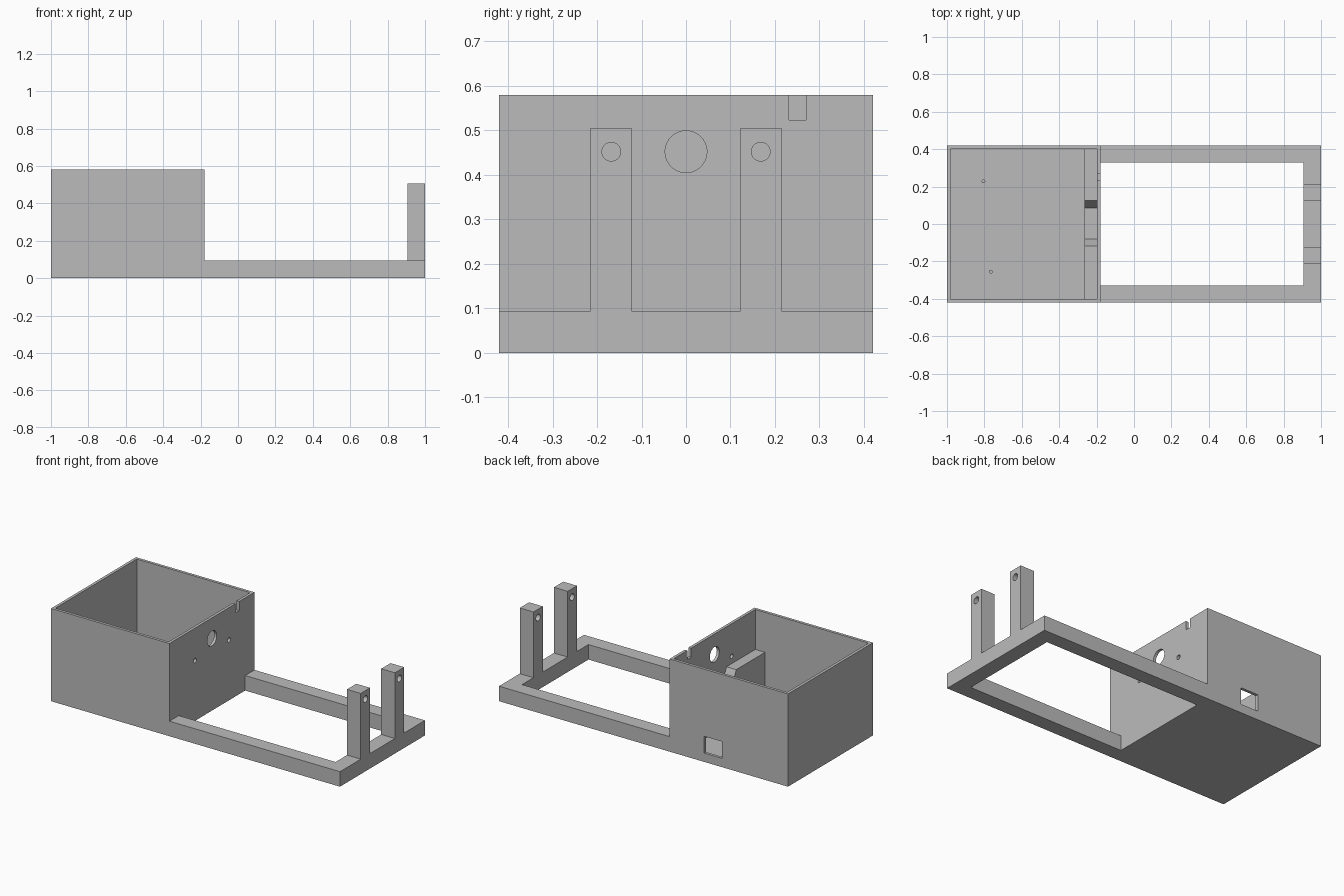
import bpy
import bmesh
from math import pi
from mathutils import Matrix, Vector

cube = bpy.data.objects.get("Cube")
if cube:
    bpy.data.objects.remove(cube, do_unlink=True)

grey = bpy.data.materials.new("matte_grey")
grey.use_nodes = True
colour = (0.5, 0.5, 0.5, 1)
grey.diffuse_color = colour
grey.node_tree.nodes["Principled BSDF"].inputs["Base Color"].default_value = colour


def finish(name, bm):
    bmesh.ops.recalc_face_normals(bm, faces=bm.faces)
    mesh = bpy.data.meshes.new(name)
    bm.to_mesh(mesh)
    bm.free()
    mesh.materials.append(grey)
    obj = bpy.data.objects.new(name, mesh)
    bpy.context.collection.objects.link(obj)
    return obj


def box(name, x, y, z):
    bm = bmesh.new()
    lo, hi = Vector((x[0], y[0], z[0])), Vector((x[1], y[1], z[1]))
    bmesh.ops.create_cube(bm, size=1, matrix=Matrix.Translation((lo + hi) / 2)
                          @ Matrix.Diagonal((*(hi - lo), 1)))
    return finish(name, bm)


def cylinder(name, centre, radius, length, along_x=True):
    bm = bmesh.new()
    turn = Matrix.Rotation(pi / 2 if along_x else 0, 4, "Y")
    bmesh.ops.create_cone(bm, cap_ends=True, segments=40, radius1=radius,
                          radius2=radius, depth=length,
                          matrix=Matrix.Translation(centre) @ turn)
    return finish(name, bm)


def cut(target, *cutters):
    for cutter in cutters:
        mod = target.modifiers.new(cutter.name, "BOOLEAN")
        mod.operation = "DIFFERENCE"
        mod.solver = "EXACT"
        mod.object = cutter
        cutter.hide_render = True
        cutter.hide_set(True)
        cutter.display_type = "WIRE"
    # Apply the cuts, then drop the cutters
    bpy.context.view_layer.update()
    graph = bpy.context.evaluated_depsgraph_get()
    mesh = bpy.data.meshes.new_from_object(target.evaluated_get(graph))
    target.modifiers.clear()
    target.data = mesh
    for cutter in cutters:
        bpy.data.objects.remove(cutter, do_unlink=True)


WALL = 0.018
SIDE = 0.42
BOX_END = -0.18
TOP = 0.58
RAIL_TOP = 0.094

# Open-topped housing with shaft, screw, cable and side openings
housing = box("housing", (-1, BOX_END), (-SIDE, SIDE), (0, TOP))
cut(housing,
    box("cavity", (-1 + WALL, BOX_END - WALL), (-SIDE + WALL, SIDE - WALL), (WALL, 0.7)),
    cylinder("shaft_hole", (BOX_END, 0, 0.452), 0.047, 0.1),
    cylinder("screw_hole_left", (BOX_END, 0.168, 0.377), 0.014, 0.1),
    cylinder("screw_hole_right", (BOX_END, -0.168, 0.377), 0.014, 0.1),
    box("cable_slot", (-0.23, -0.1), (0.232, 0.27), (0.523, 0.7)),
    box("side_window", (-0.543, -0.42), (0.35, 0.5), (0.055, 0.16)))

# Notched cradle standing behind the end wall
inner = SIDE - WALL
profile = [(-inner, WALL), (inner, WALL), (inner, 0.33), (0.125, 0.33),
           (0.085, 0.25), (-0.08, 0.25), (-0.118, 0.33), (-inner, 0.33)]
bm = bmesh.new()
face = bm.faces.new([bm.verts.new((-0.265, y, z)) for y, z in profile])
extrusion = bmesh.ops.extrude_face_region(bm, geom=[face])
bmesh.ops.translate(bm, vec=(0.067, 0, 0),
                    verts=[v for v in extrusion["geom"] if isinstance(v, bmesh.types.BMVert)])
finish("motor_cradle", bm)

# Small locating pins on the floor
for name, x, y in (("back_pin", -0.805, 0.228), ("front_pin", -0.765, -0.255)):
    cylinder(name, (x, y, WALL + 0.01), 0.01, 0.02, along_x=False)

# Open rectangular frame
frame = box("base_frame", (BOX_END, 1), (-SIDE, SIDE), (0, RAIL_TOP))
cut(frame, box("frame_opening", (BOX_END - 0.1, 0.905), (-0.328, 0.328), (-0.1, 0.2)))

# Pair of drilled posts at the far end
for name, sign in (("left_post", 1), ("right_post", -1)):
    y = sorted((sign * 0.123, sign * 0.215))
    post = box(name, (0.905, 1), y, (RAIL_TOP, 0.505))
    cut(post, cylinder(name + "_hole", (0.95, sign * 0.168, 0.452), 0.021, 0.3))
